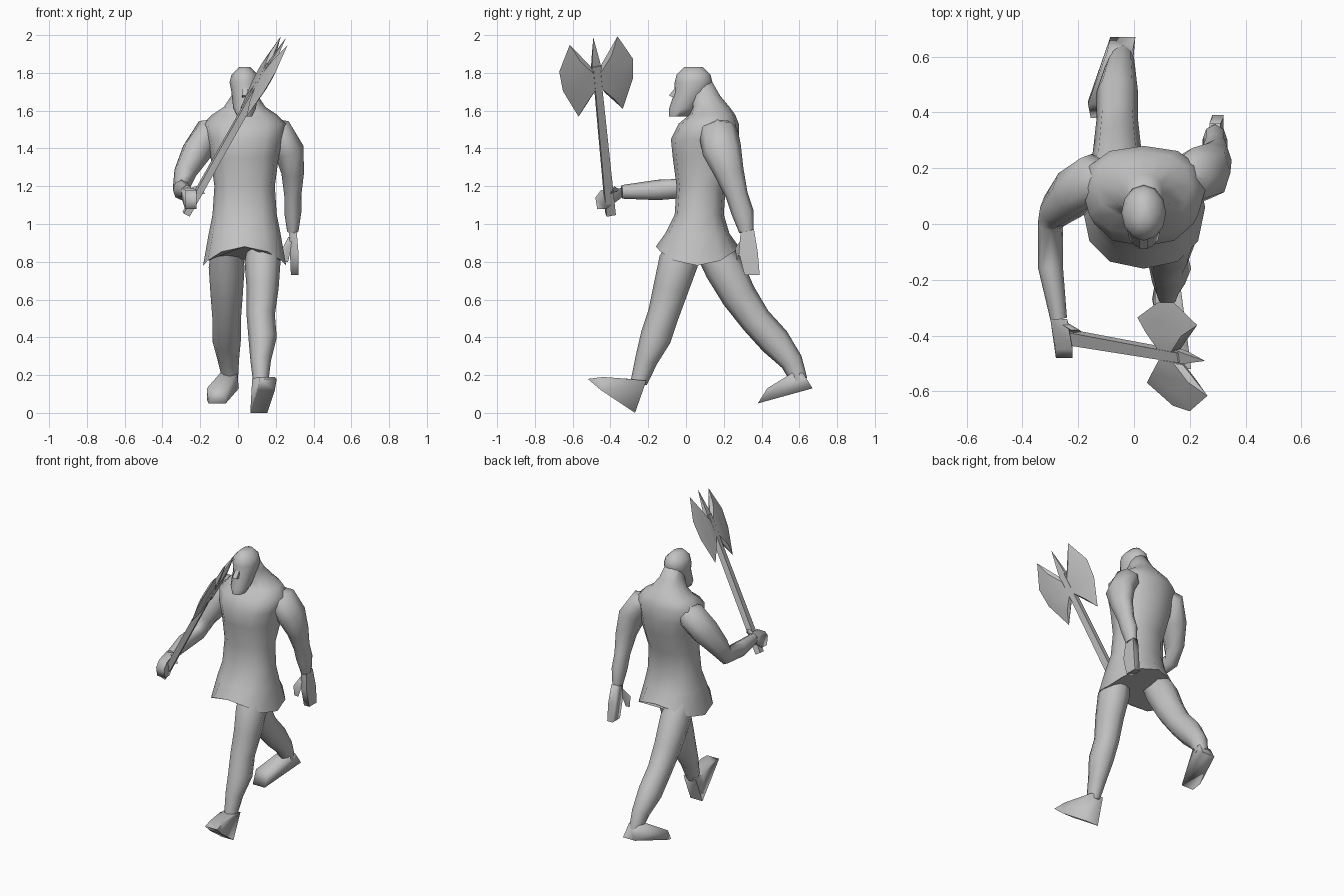
import bpy, bmesh, math
from mathutils import Vector

cube = bpy.data.objects.get("Cube")
if cube:
    bpy.data.objects.remove(cube, do_unlink=True)

# One plain grey for figure and weapon
SHADE = (.54, .54, .54, 1)
GREY = bpy.data.materials.new("plain grey")
GREY.use_nodes = True
GREY.diffuse_color = SHADE
GREY.node_tree.nodes["Principled BSDF"].inputs["Base Color"].default_value = SHADE


def finish(name, bm, angle):
    bmesh.ops.recalc_face_normals(bm, faces=bm.faces)
    mesh = bpy.data.meshes.new(name)
    bm.to_mesh(mesh)
    bm.free()
    mesh.materials.append(GREY)
    obj = bpy.data.objects.new(name, mesh)
    bpy.context.collection.objects.link(obj)
    bpy.ops.object.select_all(action="DESELECT")
    obj.select_set(True)
    bpy.context.view_layer.objects.active = obj
    bpy.ops.object.shade_smooth_by_angle(angle=math.radians(angle))


def skin(name, bm, rings):
    for low, high in zip(rings, rings[1:]):
        for k in range(len(low)):
            n = (k + 1) % len(low)
            bm.faces.new((low[k], low[n], high[n], high[k]))
    bm.faces.new(rings[0])
    bm.faces.new(rings[-1])
    finish(name, bm, 65)


def ellipse(sides, power=1.0):
    """Unit outline, squarer where power is below one."""
    for k in range(sides):
        angle = math.tau * k / sides
        c, s = math.cos(angle), math.sin(angle)
        yield (math.copysign(abs(c) ** power, c), math.copysign(abs(s) ** power, s))


def column(name, rings, power, wave):
    """Level rings of y, z, half width, half depth; wave dips the lowest rim at the sides."""
    bm = bmesh.new()
    skinned = []
    for y, z, wide, deep in rings:
        dip = 0 if skinned else wave
        skinned.append([bm.verts.new((.035 + wide * c, y + deep * s, z - dip * (c * c - s * s)))
                        for c, s in ellipse(12, power)])
    skin(name, bm, skinned)


def limb(name, path, widths, depth):
    """Tapered tube whose rings stand square to the path."""
    bm = bmesh.new()
    points = [Vector(p) for p in path]
    rings = []
    for i, (point, width) in enumerate(zip(points, widths)):
        along = (points[min(i + 1, len(points) - 1)] - points[max(i - 1, 0)]).normalized()
        across = Vector((1, 0, 0))
        across = (across - along * across.dot(along)).normalized()
        deep = along.cross(across) * depth
        rings.append([bm.verts.new(point + (across * c + deep * s) * width)
                      for c, s in ellipse(8)])
    skin(name, bm, rings)


def hull(name, points, angle=85):
    bm = bmesh.new()
    for p in points:
        bm.verts.new(p)
    out = bmesh.ops.convex_hull(bm, input=bm.verts)
    junk = {g for g in out["geom_interior"] + out["geom_unused"]
            if isinstance(g, bmesh.types.BMVert)}
    bmesh.ops.delete(bm, geom=list(junk), context="VERTS")
    finish(name, bm, angle)


def wedge(name, width, profile):
    """Solid around a side profile, thickened along x."""
    hull(name, [(x + side * width, y, z) for x, y, z in profile for side in (-1, 1)])


# Torso with a tunic hem that hangs lowest at the sides
column("torso", [
    (.06, .83, .22, .22), (.06, .95, .19, .17), (.07, 1.05, .17, .13),
    (.08, 1.2, .16, .13), (.1, 1.35, .18, .17), (.1, 1.45, .2, .18),
    (.12, 1.53, .22, .16), (.14, 1.58, .17, .12), (.13, 1.62, .11, .1),
    (.1, 1.68, .07, .08), (.07, 1.75, .05, .07)], power=.85, wave=.05)

# Head and nose
column("head", [
    (-.04, 1.57, .04, .05), (-.02, 1.61, .06, .07), (.03, 1.7, .07, .09),
    (.04, 1.75, .08, .1), (.04, 1.79, .07, .09), (.04, 1.83, .03, .05)],
    power=1, wave=0)
wedge("nose", .015, [(.035, -.05, 1.73), (.035, -.09, 1.68), (.035, -.04, 1.66)])

# Arms share one taper from shoulder to wrist
ARM = (.03, .08, .08, .06, .045, .045, .03)
limb("left_arm", [
    (.13, .17, 1.54), (.21, .17, 1.49), (.27, .19, 1.39), (.29, .23, 1.27),
    (.29, .27, 1.15), (.29, .3, 1.06), (.29, .32, .96)], ARM, depth=1.3)
limb("right_arm", [
    (-.06, .16, 1.54), (-.15, .16, 1.49), (-.22, .11, 1.38), (-.28, .05, 1.27),
    (-.3, 0, 1.19), (-.3, -.15, 1.18), (-.27, -.34, 1.17)], ARM, depth=1.2)

# Hands and thumbs
wedge("left_hand", .02, [
    (.29, .29, .97), (.29, .36, .97), (.3, .28, .85), (.3, .38, .85),
    (.3, .31, .73), (.3, .39, .73)])
wedge("left_thumb", .015, [(.28, .3, .93), (.25, .26, .87), (.25, .27, .8)])
wedge("right_hand", .03, [
    (-.25, -.47, 1.08), (-.25, -.42, 1.08), (-.25, -.48, 1.14),
    (-.27, -.34, 1.14), (-.27, -.34, 1.19), (-.25, -.45, 1.18)])
wedge("right_thumb", .015, [(-.26, -.35, 1.18), (-.21, -.38, 1.2), (-.19, -.4, 1.16)])

# Legs share one taper from hip to ankle
LEG = (.08, .095, .085, .075, .075, .055, .04)
limb("left_leg", [
    (.13, -.01, .88), (.13, -.04, .8), (.13, -.08, .66), (.12, -.12, .52),
    (.13, -.16, .4), (.12, -.21, .28), (.12, -.25, .16)], LEG, depth=1.1)
limb("right_leg", [
    (-.06, .13, .88), (-.06, .2, .77), (-.06, .28, .62), (-.06, .37, .49),
    (-.06, .47, .38), (-.05, .56, .27), (-.04, .6, .17)], LEG, depth=1.1)

# Feet
wedge("left_foot", .045, [
    (.12, -.3, .18), (.12, -.21, .17), (.11, -.27, 0),
    (.15, -.45, .12), (.15, -.44, .19), (.16, -.52, .18)])
wedge("right_foot", .045, [
    (-.05, .56, .21), (-.05, .62, .21), (-.04, .67, .13),
    (-.12, .44, .07), (-.12, .43, .13), (-.11, .38, .05)])

# Axe, laid out along its shaft, across its blades and through its thickness
BASE = Vector((-.27, -.4, 1.06))
SHAFT = (Vector((.25, -.49, 1.98)) - BASE).normalized()
ACROSS = Vector((.15, -1, -.17))
ACROSS = (ACROSS - SHAFT * ACROSS.dot(SHAFT)).normalized()
THICK = SHAFT.cross(ACROSS)


def axe_part(name, points):
    hull(name, [BASE + SHAFT * s + ACROSS * t + THICK * w for s, t, w in points], angle=20)


def bar(along, width, thick):
    return [(along, a * width, b * thick) for a in (-1, 1) for b in (-1, 1)]


axe_part("axe_handle", bar(-.01, .025, .018) + bar(.9, .018, .018))
axe_part("axe_spike", bar(.85, .03, .012) + bar(.93, .02, .012) + [(1.07, 0, 0)])

# Each blade is a sharp outline around a thicker, smaller cheek
EDGE = [(.9, .03), (1.05, .13), (.9, .2), (.78, .19), (.61, .12), (.73, .03)]
for side, label in ((1, "right"), (-1, "left")):
    points = [(s, side * t, 0) for s, t in EDGE]
    for face in (-1, 1):
        points += [(.8 + (s - .8) * .6, side * t * .65, face * .018) for s, t in EDGE]
    axe_part(label + "_axe_blade", points)
